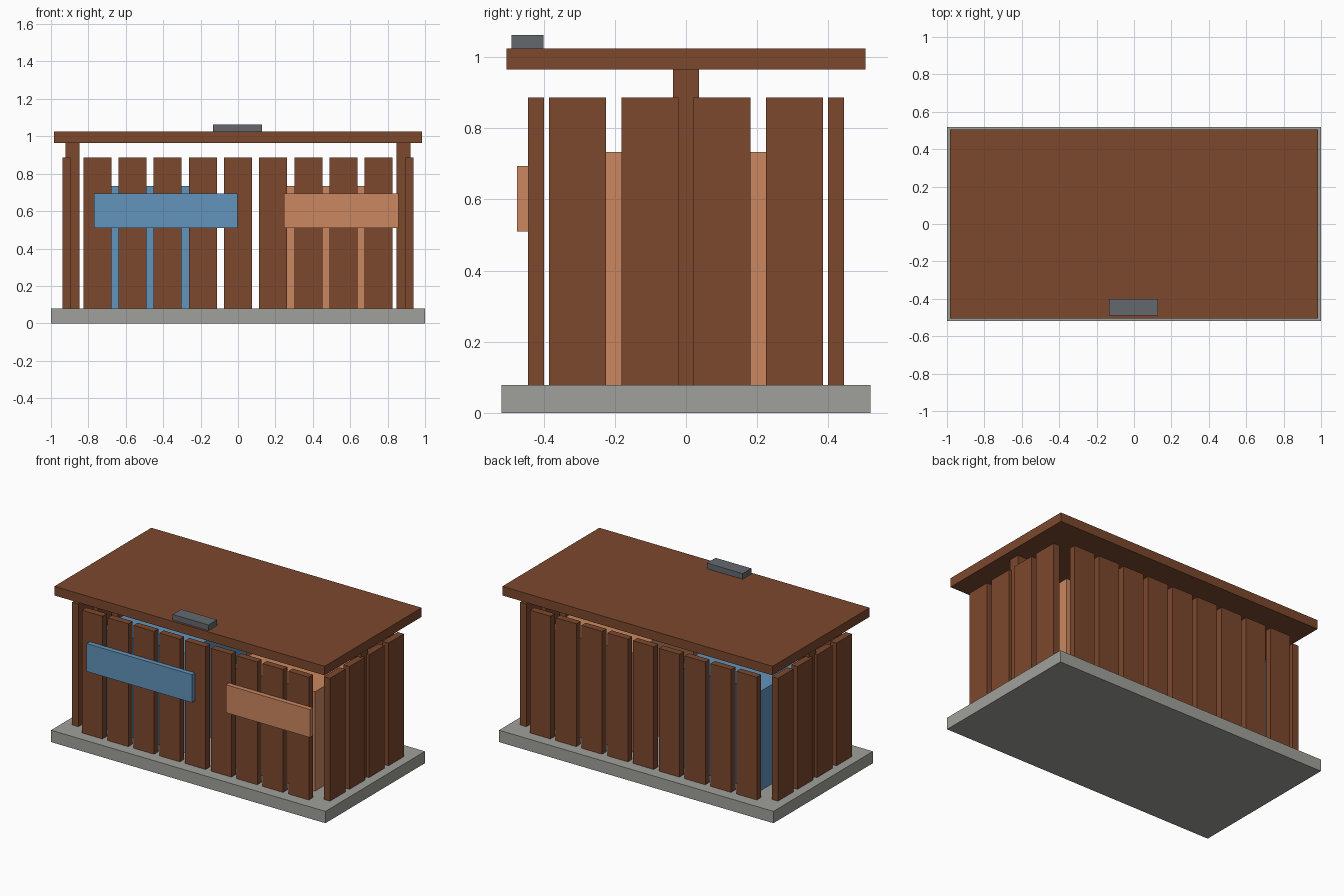
import bpy

cube = bpy.data.objects.get("Cube")
if cube:
    bpy.data.objects.remove(cube, do_unlink=True)


def material(name, rgb):
    mat = bpy.data.materials.new(name)
    mat.use_nodes = True
    colour = (*rgb, 1)
    mat.diffuse_color = colour
    mat.node_tree.nodes["Principled BSDF"].inputs["Base Color"].default_value = colour
    return mat


wood = material("brown wood", (0.202, 0.065, 0.026))
concrete = material("pale concrete", (0.352, 0.352, 0.328))
blue = material("blue", (0.122, 0.296, 0.503))
orange = material("orange", (0.597, 0.242, 0.117))
metal = material("grey metal", (0.127, 0.138, 0.156))


def box(name, x, y, z, mat):
    """Box from (low, high) ranges on each axis."""
    bpy.ops.mesh.primitive_cube_add(size=1, location=[sum(r) / 2 for r in (x, y, z)])
    obj = bpy.context.object
    obj.name = name
    obj.scale = [r[1] - r[0] for r in (x, y, z)]
    bpy.ops.object.transform_apply(location=False, rotation=False, scale=True)
    obj.data.materials.append(mat)
    return obj


def around(centre, width):
    return centre - width / 2, centre + width / 2


BASE_TOP, SLAT_TOP = 0.078, 0.887
ROOF_LOW, ROOF_TOP = 0.965, 1.025
slat_z = (BASE_TOP, SLAT_TOP)

# Slab and flat roof
box("base_slab", (-1, 1), (-0.518, 0.518), (0, BASE_TOP), concrete)
box("roof", (-0.985, 0.985), (-0.505, 0.505), (ROOF_LOW, ROOF_TOP), wood)
box("roof_unit", (-0.133, 0.128), (-0.49, -0.4), (ROOF_TOP, 1.062), metal)

# Slatted walls and end posts
for side, label in ((-1, "front"), (1, "back")):
    for i in range(9):
        box(f"{label}_slat", around((i - 4) * 0.188, 0.15),
            around(side * 0.421, 0.045), slat_z, wood)
for side, label in ((-1, "right"), (1, "left")):
    for i in range(4):
        box(f"{label}_slat", around(side * 0.917, 0.045),
            around((i - 1.5) * 0.203, 0.16), slat_z, wood)
    box(f"{label}_post", around(side * 0.885, 0.075), (-0.037, 0.037),
        (BASE_TOP, ROOF_LOW), wood)

# Storage bins and the panels marking them on the front
bin_y, bin_z = (-0.32, 0.32), (BASE_TOP, 0.733)
sign_y, sign_z = (-0.475, -0.443), (0.51, 0.694)
box("blue_bin", (-0.77, -0.16), bin_y, bin_z, blue)
box("orange_bin", (0.17, 0.785), bin_y, bin_z, orange)
box("blue_panel", (-0.77, -0.003), sign_y, sign_z, blue)
box("orange_panel", (0.245, 0.857), sign_y, sign_z, orange)
